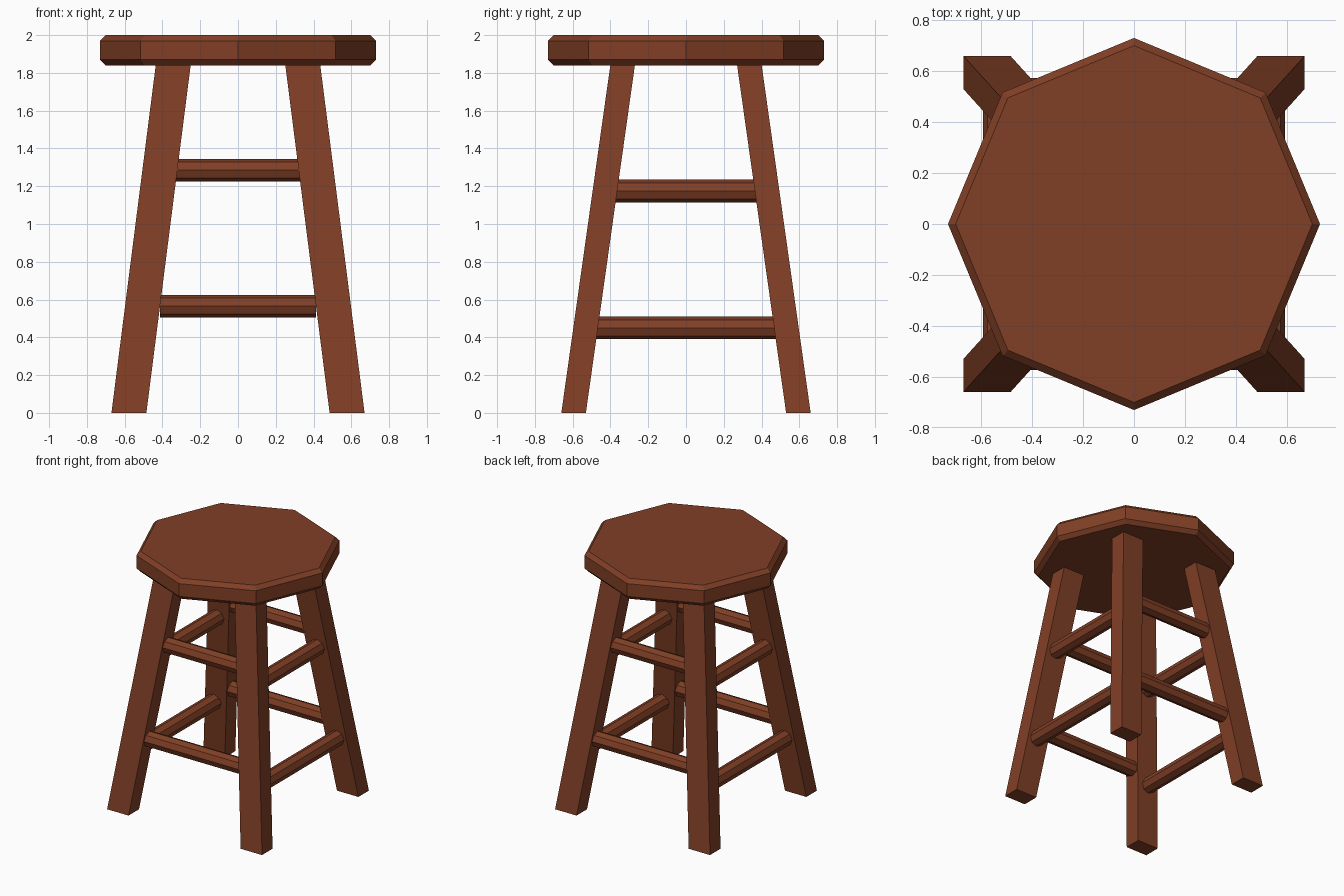
import bpy
import math

if "Cube" in bpy.data.objects:
    bpy.data.objects.remove(bpy.data.objects["Cube"])

wood = bpy.data.materials.new("brown_wood")
wood.diffuse_color = (0.22, 0.05, 0.019, 1)
wood.use_nodes = True
wood.node_tree.nodes["Principled BSDF"].inputs["Base Color"].default_value = wood.diffuse_color


def make(name, rings):
    """Flat-faced solid skinned through matching rings of points, capped at both ends."""
    n = len(rings[0])
    verts = [p for ring in rings for p in ring]
    faces = [tuple(reversed(range(n))), tuple(range(len(verts) - n, len(verts)))]
    for r in range(len(rings) - 1):
        for i in range(n):
            j = (i + 1) % n
            faces.append((r * n + i, r * n + j, (r + 1) * n + j, (r + 1) * n + i))
    mesh = bpy.data.meshes.new(name)
    mesh.from_pydata(verts, [], faces)
    mesh.materials.append(wood)
    obj = bpy.data.objects.new(name, mesh)
    bpy.context.collection.objects.link(obj)
    return obj


def octagon(radius):
    return [(radius * math.cos(i * math.pi / 4), radius * math.sin(i * math.pi / 4))
            for i in range(8)]


# Eight-sided seat with chamfered rims
make("seat", [[(x, y, z) for x, y in octagon(r)]
              for r, z in ((0.70, 1.84), (0.73, 1.87), (0.73, 1.97), (0.70, 2.0))])

# Four splayed legs, cut level at floor and seat
FOOT, TOP, TOP_Z = (0.5775, 0.595), (0.3425, 0.335), 1.845
for ny, sy in (("front", -1), ("back", 1)):
    for nx, sx in (("left", -1), ("right", 1)):
        make(f"{ny}_{nx}_leg",
             [[(sx * cx + dx * 0.0925, sy * cy + dy * 0.065, z)
               for dx, dy in ((-1, -1), (1, -1), (1, 1), (-1, 1))]
              for (cx, cy), z in ((FOOT, 0), (TOP, TOP_Z))])

# Rungs running left-right: height level, offset from centre, half length
for level, z, off, half in (("lower", 0.565, 0.513, 0.413), ("upper", 1.285, 0.413, 0.34)):
    for side, s in (("front", -1), ("back", 1)):
        make(f"{level}_{side}_rung",
             [[(x, s * off + a, z + b) for a, b in octagon(0.06)] for x in (-half, half)])

# Rungs running front-back, set a little lower
for level, z, off, half in (("lower", 0.45, 0.532, 0.48), ("upper", 1.175, 0.435, 0.38)):
    for side, s in (("left", -1), ("right", 1)):
        make(f"{level}_{side}_rung",
             [[(s * off + a, y, z + b) for a, b in octagon(0.06)] for y in (half, -half)])
